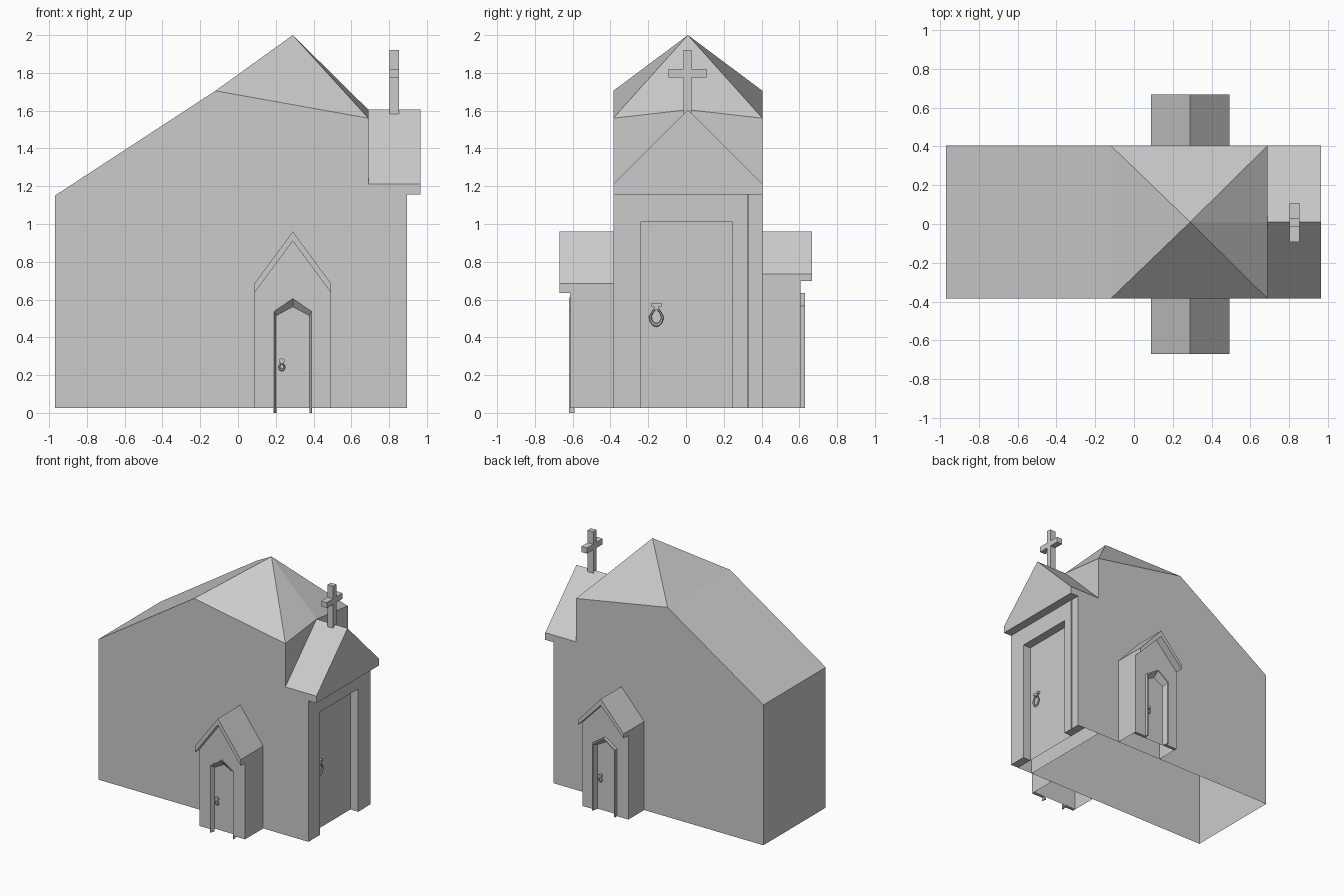
import bpy, bmesh, math
from mathutils import Vector, Matrix

if "Cube" in bpy.data.objects:
    bpy.data.objects.remove(bpy.data.objects["Cube"])

stone = bpy.data.materials.new("plain_grey")
stone.diffuse_color = (0.6, 0.6, 0.6, 1)
stone.use_nodes = True
stone.node_tree.nodes["Principled BSDF"].inputs["Base Color"].default_value = stone.diffuse_color

CX = 0.29            # centre line of the side porches
Z0 = 0.025           # underside of the walls
Y0, Y1 = -0.385, 0.405


def make(name, verts, faces, open_bottom=False):
    bm = bmesh.new()
    vs = [bm.verts.new(v) for v in verts]
    for f in faces:
        bm.faces.new([vs[i] for i in f])
    bmesh.ops.recalc_face_normals(bm, faces=bm.faces[:])
    if open_bottom:
        low = [f for f in bm.faces if all(v.co.z < Z0 + 0.001 for v in f.verts)]
        bmesh.ops.delete(bm, geom=low, context='FACES')
    me = bpy.data.meshes.new(name)
    bm.to_mesh(me)
    bm.free()
    me.materials.append(stone)
    ob = bpy.data.objects.new(name, me)
    bpy.context.collection.objects.link(ob)
    return ob


def loft(name, rings, caps=True, closed=False, open_bottom=False):
    """Join equal-length point rings; optionally cap the ends or close the loop."""
    n, m = len(rings[0]), len(rings)
    faces = []
    for r in range(m if closed else m - 1):
        a, b = r * n, ((r + 1) % m) * n
        faces += [(a + i, a + (i + 1) % n, b + (i + 1) % n, b + i)
                  for i in range(n - (1 if closed else 0))]
    if closed:       # an open strip swept round: cap both feet
        faces += [tuple(r * n for r in range(m)), tuple(r * n + n - 1 for r in range(m))]
    elif caps:
        faces += [tuple(range(n)), tuple(range((m - 1) * n, m * n))]
    return make(name, [p for r in rings for p in r], faces, open_bottom)


def prism_x(name, yz, a, b, open_bottom=False):
    return loft(name, [[(x, y, z) for y, z in yz] for x in (a, b)], open_bottom=open_bottom)


def prism_y(name, xz, a, b, open_bottom=False):
    return loft(name, [[(x, y, z) for x, z in xz] for y in (a, b)], open_bottom=open_bottom)


def rect(a, b, c, d):
    return [(a, c), (b, c), (b, d), (a, d)]


def ring(name, centre, radius, tube, stretch, turn):
    """Small hanging ring, pinched at the top, facing -y before turning about z."""
    def pt(u, v):
        r = radius + tube * math.cos(v)
        x, z = r * math.cos(u), r * math.sin(u) * stretch
        if z > 0:
            x *= 1 - 0.6 * z / (radius * stretch + tube * stretch)
        return Vector(centre) + Matrix.Rotation(turn, 3, 'Z') @ Vector((x, tube * math.sin(v), z))
    n, m = 16, 6
    vs = [pt(i * math.tau / n, j * math.tau / m) for i in range(n) for j in range(m)]
    fs = [(i * m + j, i * m + (j + 1) % m, (i + 1) % n * m + (j + 1) % m, (i + 1) % n * m + j)
          for i in range(n) for j in range(m)]
    return make(name, vs, fs)


# main hall with its peaked roof, open underneath
W, M, E = -0.97, -0.12, 0.69
make("main_hall",
     [(W, Y0, Z0), (E, Y0, Z0), (E, Y1, Z0), (W, Y1, Z0),
      (W, Y0, 1.15), (W, Y1, 1.15), (M, Y0, 1.705), (M, Y1, 1.705),
      (E, Y0, 1.56), (E, Y1, 1.56), (E, 0.01, 1.605), (CX, 0.01, 2.0)],
     [(0, 1, 8, 6, 4), (3, 5, 7, 9, 2), (0, 4, 5, 3), (1, 2, 9, 10, 8),
      (4, 6, 7, 5), (6, 11, 7), (6, 8, 11), (7, 11, 9), (8, 10, 11), (10, 9, 11)])

# entrance porch: shell whose end face is the door, then the thick wall around it
prism_x("entrance_shell_and_door", rect(Y0, Y1, Z0, 1.16), E, 0.825, True)
prism_x("entrance_wall",
        [(Y0, Z0), (-0.24, Z0), (-0.24, 1.01), (0.245, 1.01), (0.245, Z0),
         (0.325, Z0), (0.325, 1.157), (Y0, 1.157)], 0.825, 0.895)
prism_x("entrance_corner_post", rect(0.33, Y1, Z0, 1.157), 0.825, 0.893)
prism_x("entrance_seam", rect(0.325, 0.33, Z0, 1.157), 0.825, 0.88)
prism_x("entrance_roof", [(Y0, 1.155), (Y1, 1.155), (Y1, 1.212), (0.01, 1.605), (Y0, 1.212)],
        E, 0.965)

# roof cross
prism_x("cross_upright", rect(-0.012, 0.028, 1.58, 1.92), 0.803, 0.853)
prism_x("cross_arm", rect(-0.092, 0.108, 1.775, 1.82), 0.803, 0.853)

# big door knocker
ring("knocker_ring", (0.838, -0.157, 0.51), 0.032, 0.007, 1.4, math.pi / 2)
prism_x("knocker_plate", rect(-0.185, -0.128, 0.562, 0.578), 0.824, 0.842)
prism_x("knocker_hinge", rect(-0.169, -0.145, 0.545, 0.575), 0.824, 0.846)


def arch(hw, base, shoulder, top):
    return [(CX - hw, base), (CX - hw, shoulder), (CX, top), (CX + hw, shoulder), (CX + hw, base)]


def side_porch(tag, s, root, wall, over, front, eave, thick, lift, lip):
    """s: facing direction in y; root/wall/over/front: distances of hall, wall, roof end, frame."""
    hw, back = 0.203, wall - 0.025
    under = eave - thick
    # shell whose end face is the door
    prism_y(tag + "_shell_and_door", arch(hw, Z0, under + 0.01, 0.92), s * root, s * back, True)
    # wall around the doorway
    door = arch(0.1, Z0, 0.54 + lift, 0.605 + lift)
    outer = arch(hw, Z0, under + 0.01, 0.92)
    prism_y(tag + "_wall", outer + door[::-1], s * back, s * wall)
    # gabled roof slab
    top, low = arch(hw, 0, eave, 0.96)[1:4], arch(hw, 0, under, 0.91)[1:4]
    prism_y(tag + "_roof", top + low[::-1], s * root, s * over)
    # splayed pointed door frame
    base = lift
    loops = [(arch(0.1025, base, 0.54 + lift, 0.61 + lift), back),
             (arch(0.1025, base, 0.54 + lift, 0.61 + lift), front),
             (arch(0.1025 - lip, base, 0.54 - lip + lift, 0.608 - lip + lift), front),
             (arch(0.0875, base, 0.515 + lift, 0.562 + lift), back)]
    loft(tag + "_door_frame", [[(x, s * d, z) for x, z in l] for l, d in loops], closed=True)
    # door ring and knob
    hx = CX + s * 0.058
    ring(tag + "_door_ring", (hx, s * (back + 0.01), 0.245 + lift), 0.014, 0.005, 1.3, 0)
    prism_y(tag + "_door_knob",
            [(hx + 0.016 * math.cos(a * math.pi / 4), 0.275 + lift + 0.014 * math.sin(a * math.pi / 4))
             for a in range(8)], s * (back - 0.002), s * (back + 0.018))


side_porch("front_porch", -1, 0.385, 0.615, 0.67, 0.62, 0.685, 0.05, 0.0, 0.003)
side_porch("rear_porch", 1, 0.405, 0.605, 0.667, 0.63, 0.735, 0.037, 0.025, 0.008)
